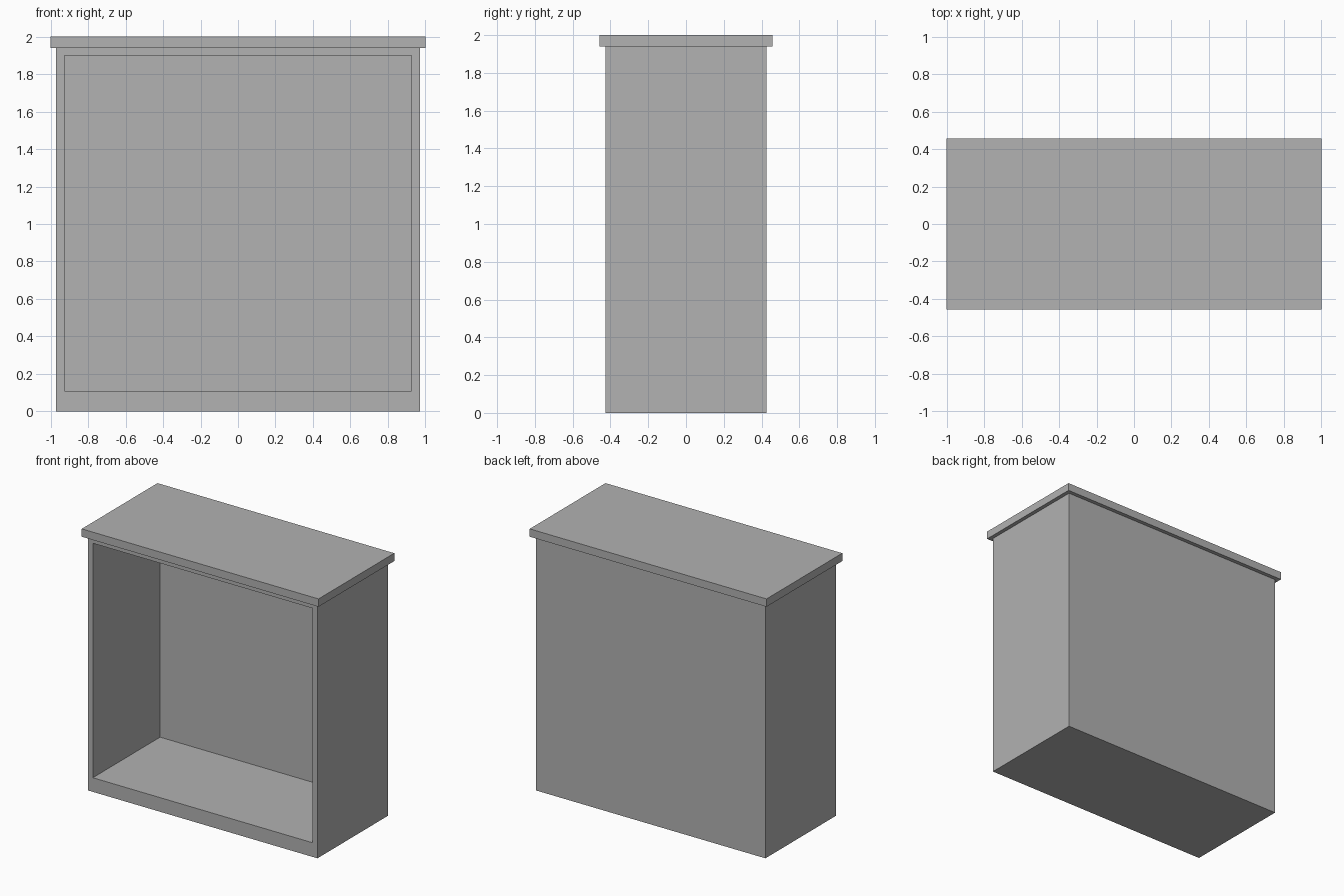
import bpy
import bmesh
from mathutils import Vector

cube = bpy.data.objects.get("Cube")
if cube:
    bpy.data.objects.remove(cube, do_unlink=True)

GREY = 0.445
HALF_W, HALF_D, BODY_TOP = 0.97, 0.427, 1.94
WALL = 0.043
OPEN_BOTTOM, OPEN_TOP = 0.108, 1.898

paint = bpy.data.materials.new("plain_grey")
paint.use_nodes = True
paint.diffuse_color = (GREY, GREY, GREY, 1)
paint.node_tree.nodes["Principled BSDF"].inputs["Base Color"].default_value = (GREY, GREY, GREY, 1)


def box(half_w, half_d, low, high):
    """Box centred on x and y, between two heights."""
    bm = bmesh.new()
    bmesh.ops.create_cube(bm, size=2)
    for v in bm.verts:
        v.co = Vector((v.co.x * half_w, v.co.y * half_d, high if v.co.z > 0 else low))
    return bm


def finish(bm, name):
    bm.normal_update()
    mesh = bpy.data.meshes.new(name)
    bm.to_mesh(mesh)
    bm.free()
    mesh.materials.append(paint)
    obj = bpy.data.objects.new(name, mesh)
    bpy.context.collection.objects.link(obj)
    return obj


# Cabinet shell: inset the front face, then push it in to leave a thin back
shell = box(HALF_W, HALF_D, 0, BODY_TOP)
shell.normal_update()
front = min(shell.faces, key=lambda f: f.normal.y)
bmesh.ops.inset_region(shell, faces=[front], thickness=WALL, use_even_offset=True)
for v in front.verts:
    v.co.z = OPEN_TOP if v.co.z > 1 else OPEN_BOTTOM
pushed = bmesh.ops.extrude_discrete_faces(shell, faces=[front])["faces"][0]
for v in pushed.verts:
    v.co.y = HALF_D - WALL
finish(shell, "cabinet_shell")

# Overhanging top board
finish(box(1, 0.457, BODY_TOP, 2), "top_board")
